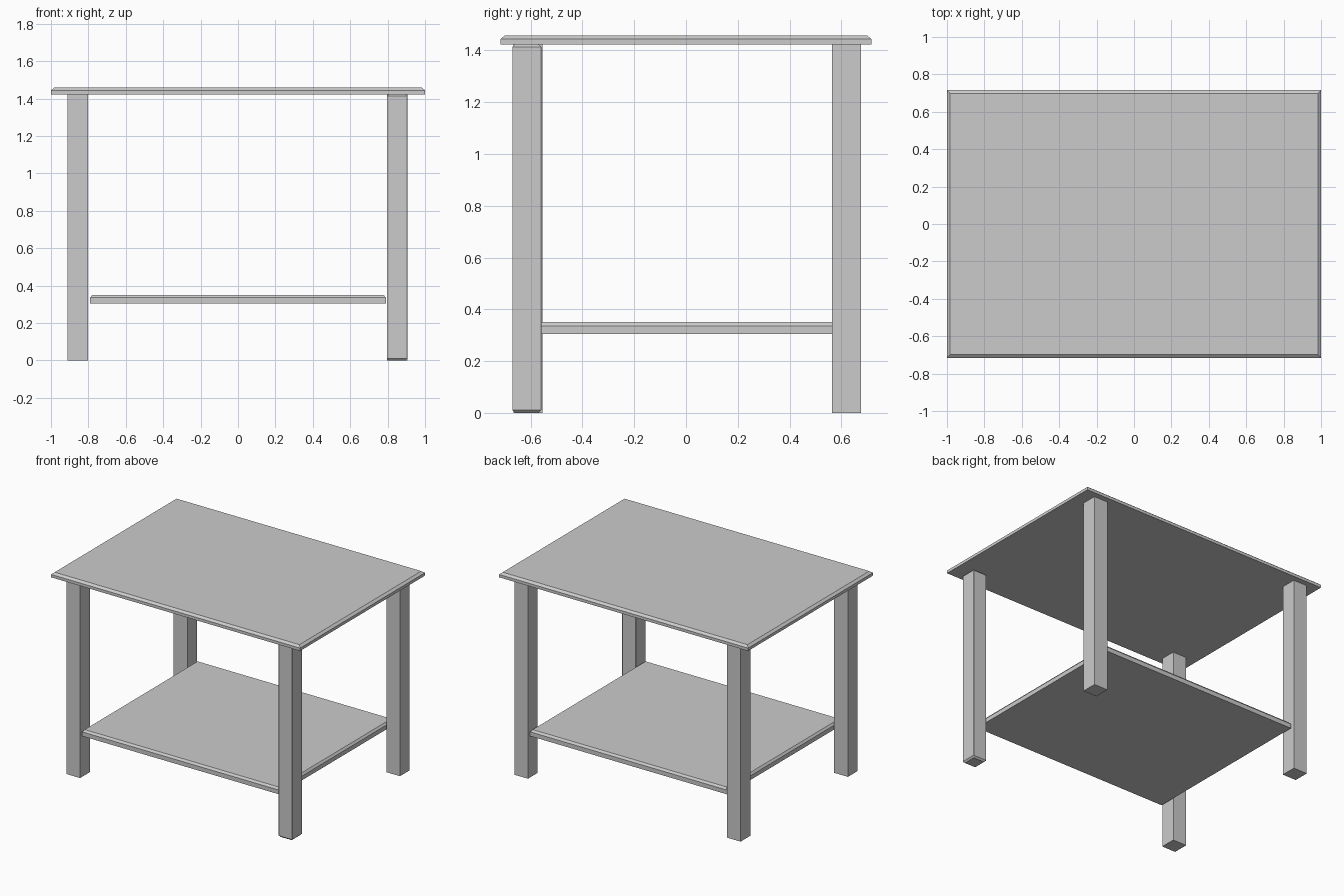
import bpy, bmesh

if "Cube" in bpy.data.objects:
    bpy.data.objects.remove(bpy.data.objects["Cube"])


def box(name, x0, x1, y0, y1, z0, z1):
    """Axis-aligned box between the given limits."""
    bm = bmesh.new()
    bmesh.ops.create_cube(bm, size=1)
    for v in bm.verts:
        v.co.x = x1 if v.co.x > 0 else x0
        v.co.y = y1 if v.co.y > 0 else y0
        v.co.z = z1 if v.co.z > 0 else z0
    mesh = bpy.data.meshes.new(name)
    bm.to_mesh(mesh)
    bm.free()
    obj = bpy.data.objects.new(name, mesh)
    bpy.context.collection.objects.link(obj)
    return obj


def board(name, hx, hy, z0, z1, inset, drop):
    """Flat board with a chamfered upper rim."""
    bm = bmesh.new()
    rings = []
    for x, y, z in ((hx, hy, z0), (hx, hy, z1 - drop), (hx - inset, hy - inset, z1)):
        rings.append([bm.verts.new((sx * x, sy * y, z))
                      for sx, sy in ((-1, -1), (1, -1), (1, 1), (-1, 1))])
    bm.faces.new(rings[0][::-1])
    bm.faces.new(rings[-1])
    for a, b in zip(rings, rings[1:]):
        for i in range(4):
            j = (i + 1) % 4
            bm.faces.new((a[i], a[j], b[j], b[i]))
    mesh = bpy.data.meshes.new(name)
    bm.to_mesh(mesh)
    bm.free()
    obj = bpy.data.objects.new(name, mesh)
    bpy.context.collection.objects.link(obj)
    return obj


# Table top and lower shelf
board("table_top", 1.0, 0.716, 1.423, 1.458, 0.017, 0.014)
board("lower_shelf", 0.79, 0.66, 0.305, 0.351, 0.012, 0.015)

# Four square legs
LEG_TOP = 1.424
legs = {
    "front_left_leg": (-0.912, -0.802, -0.667, -0.555),
    "front_right_leg": (0.796, 0.905, -0.671, -0.559),
    "back_left_leg": (-0.912, -0.802, 0.564, 0.676),
    "back_right_leg": (0.796, 0.906, 0.564, 0.676),
}
for name, limits in legs.items():
    leg = box(name, *limits, 0, LEG_TOP)
    # Only the front right leg has softened edges
    if name == "front_right_leg":
        bev = leg.modifiers.new("edge_bevel", "BEVEL")
        bev.width = 0.011
        bev.segments = 1
        bev.limit_method = "WEIGHT"
        weights = leg.data.attributes.new("bevel_weight_edge", "FLOAT", "EDGE")
        for e in leg.data.edges:
            a, b = (leg.data.vertices[i].co.z for i in e.vertices)
            weights.data[e.index].value = 1.0 if a == b else 0.15
